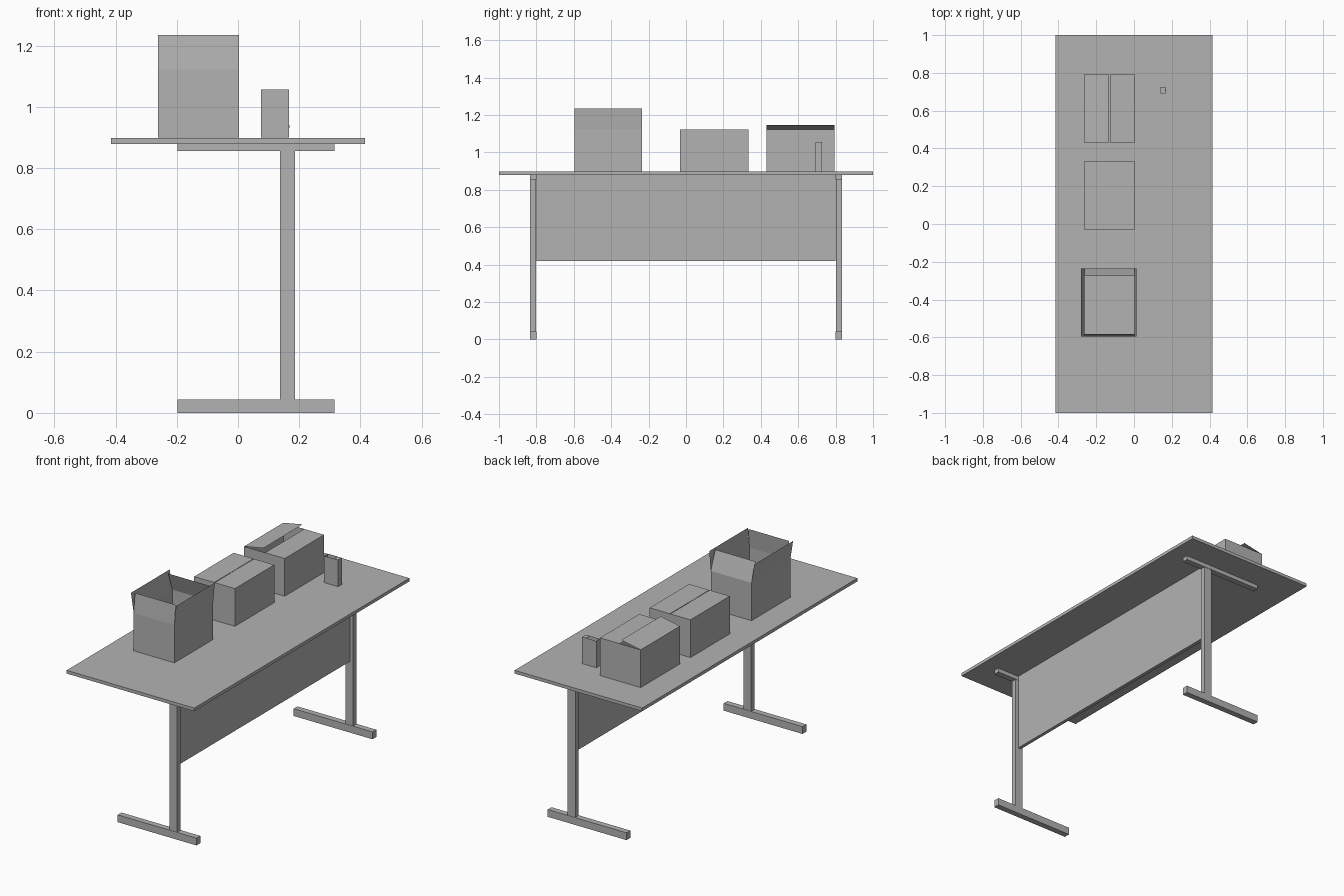
import bpy

if "Cube" in bpy.data.objects:
    bpy.data.objects.remove(bpy.data.objects["Cube"])

# One plain grey for the whole model
grey = bpy.data.materials.new("plain_grey")
grey.diffuse_color = (0.45, 0.45, 0.45, 1)
grey.use_nodes = True
grey.node_tree.nodes["Principled BSDF"].inputs["Base Color"].default_value = grey.diffuse_color


def mesh_object(name, verts, faces):
    me = bpy.data.meshes.new(name)
    me.from_pydata(verts, [], faces)
    me.update()
    me.materials.append(grey)
    ob = bpy.data.objects.new(name, me)
    bpy.context.collection.objects.link(ob)
    return ob


def block(name, x0, x1, y0, y1, z0, z1, open_top=False):
    """Axis-aligned box; open_top leaves a thin-walled carton body."""
    verts = [(x, y, z) for z in (z0, z1)
             for x, y in ((x0, y0), (x1, y0), (x1, y1), (x0, y1))]
    faces = [(3, 2, 1, 0)] + [(i, (i + 1) % 4, 4 + (i + 1) % 4, 4 + i) for i in range(4)]
    if not open_top:
        faces.append((4, 5, 6, 7))
    return mesh_object(name, verts, faces)


def flap(name, a, b, offset):
    """Card flap hinged on the edge a-b, with its free edge moved by offset."""
    c = tuple(p + o for p, o in zip(b, offset))
    d = tuple(p + o for p, o in zip(a, offset))
    return mesh_object(name, [a, b, c, d], [(0, 1, 2, 3)])


# Table top
block("table_top", -0.415, 0.415, -1, 1, 0.879, 0.898)

# T-shaped legs at both ends
for s, side in ((-1, "front"), (1, "back")):
    y0, y1 = sorted((s * 0.80, s * 0.835))
    block(side + "_foot", -0.198, 0.315, y0, y1, 0, 0.043)
    block(side + "_post", 0.137, 0.187, y0 + 0.002, y1 - 0.002, 0.043, 0.855)
    block(side + "_top_bar", -0.198, 0.315, y0, y1, 0.855, 0.879)

# Modesty panel between the posts
block("modesty_panel", 0.150, 0.170, -0.80, 0.80, 0.42, 0.879)

# Cartons
X0, X1, XM = -0.262, 0.003, -0.13
Z0, Z1 = 0.899, 1.121

# Tall open carton with its flaps standing up
a, b = -0.595, -0.235
block("open_carton", X0, X1, a, b, Z0, Z1, True)
flap("open_carton_front_flap", (X0, a, Z1), (X1, a, Z1), (0, 0.012, 0.114))
flap("open_carton_back_flap", (X1, b, Z1), (X0, b, Z1), (0, -0.04, 0.110))
flap("open_carton_left_flap", (X0, b, Z1), (X0, a, Z1), (-0.018, 0, 0.114))
flap("open_carton_right_flap", (X1, a, Z1), (X1, b, Z1), (0.010, 0, 0.114))

# Closed carton with a centre seam
a, b = -0.033, 0.333
block("closed_carton", X0, X1, a, b, Z0, Z1, True)
flap("closed_carton_left_flap", (X0, b, Z1), (X0, a, Z1), (XM - X0 - 0.001, 0, 0))
flap("closed_carton_right_flap", (X1, a, Z1), (X1, b, Z1), (XM - X1 + 0.001, 0, 0))

# Half-open carton, left flap lifted
a, b = 0.43, 0.795
block("half_open_carton", X0, X1, a, b, Z0, Z1, True)
flap("half_open_left_flap", (X0, b, Z1), (X0, a, Z1), (0.126, 0, 0.024))
flap("half_open_right_flap", (X1, a, Z1), (X1, b, Z1), (-0.128, 0, 0))

# Small upright box, open at the top, with a little tab on its side
block("small_box", 0.075, 0.167, 0.692, 0.726, Z0, 1.056, True)
block("small_box_tab", 0.167, 0.169, 0.704, 0.712, 0.931, 0.941)
flap("small_box_lid", (0.167, 0.692, 1.056), (0.167, 0.726, 1.056), (-0.027, 0, 0))
